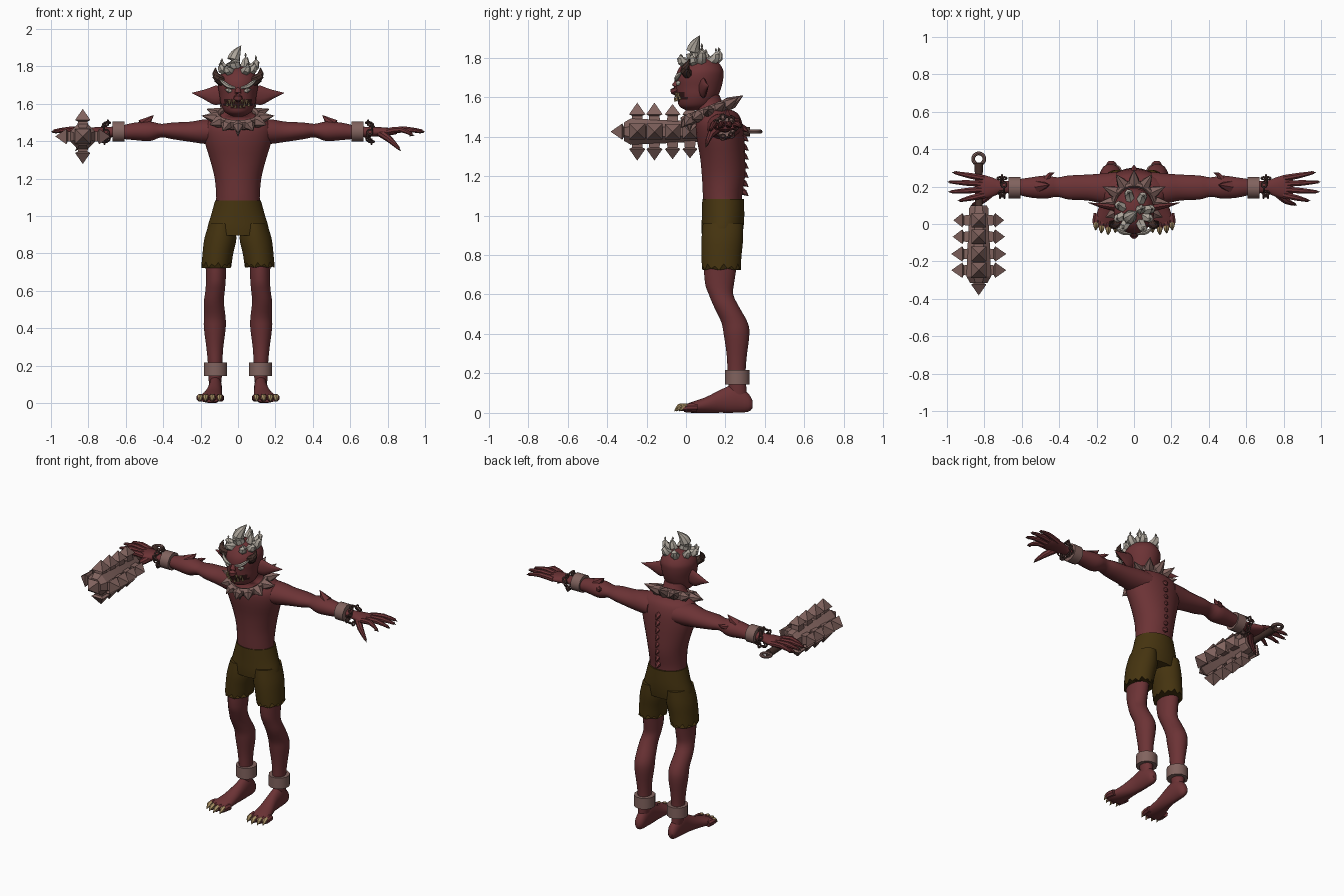
import bpy, bmesh, math
from mathutils import Vector, Matrix

if "Cube" in bpy.data.objects:
    bpy.data.objects.remove(bpy.data.objects["Cube"])

COLORS = {
    "skin": (0.15, 0.033, 0.036), "shorts_cloth": (0.06, 0.034, 0.005),
    "worn_metal": (0.22, 0.125, 0.112), "pale_hair": (0.42, 0.38, 0.33),
    "dark_horn": (0.06, 0.03, 0.024), "claw": (0.40, 0.28, 0.13),
    "chain": (0.085, 0.043, 0.038), "mouth_dark": (0.03, 0.008, 0.008),
}
MATS = {}
for key, col in COLORS.items():
    MATS[key] = bpy.data.materials.new(key)
    MATS[key].diffuse_color = (*col, 1)


def catmull(rows, k):
    """Smoothly resample rows of numbers."""
    out = []
    for i in range(len(rows) - 1):
        a, b, c, d = (rows[max(i - 1, 0)], rows[i], rows[i + 1], rows[min(i + 2, len(rows) - 1)])
        for s in range(k):
            t = s / k
            out.append([0.5 * (2 * q + (r - p) * t + (2 * p - 5 * q + 4 * r - u) * t * t
                        + (3 * q - p - 3 * r + u) * t ** 3) for p, q, r, u in zip(a, b, c, d)])
    return out + [list(rows[-1])]


def skin(bm, rings, closed=False):
    vs = [[bm.verts.new(p) for p in ring] for ring in rings]
    n = len(vs[0])
    for a, b in zip(vs, vs[1:] + ([vs[0]] if closed else [])):
        for i in range(n):
            bm.faces.new((a[i], a[(i + 1) % n], b[(i + 1) % n], b[i]))
    if not closed:
        bm.faces.new(vs[0])
        bm.faces.new(vs[-1])


def loft(bm, axis, rows, n=20, k=3):
    """Elliptical sections along an axis; rows are (position, a0, a1, b0, b1)."""
    rings = []
    for t, a0, a1, b0, b1 in catmull(rows, k):
        ring = []
        for i in range(n):
            w = 2 * math.pi * (i + 0.5) / n
            p = [(a0 + a1) / 2 + (a1 - a0) / 2 * math.cos(w), (b0 + b1) / 2 + (b1 - b0) / 2 * math.sin(w)]
            p.insert(axis, t)
            ring.append(p)
        rings.append(ring)
    skin(bm, rings)


def limb(bm, pts, radii, n=8, k=1):
    """Sweep along points; each radius is a number or (sideways, upward)."""
    rows = catmull([(*p, *(r if isinstance(r, tuple) else (r, r))) for p, r in zip(pts, radii)], k)
    ps = [Vector(r[:3]) for r in rows]
    rings = []
    for i, (p, r) in enumerate(zip(ps, rows)):
        q = (ps[min(i + 1, len(ps) - 1)] - ps[max(i - 1, 0)]).to_track_quat('Z', 'Y')
        angles = [2 * math.pi * (j + 0.5) / n for j in range(n)]
        rings.append([p + q @ Vector((max(r[3], 0) * math.cos(w), max(r[4], 0) * math.sin(w), 0)) for w in angles])
    skin(bm, rings)


def torus(bm, mat, R, r, n=16, m=8, tall=1):
    skin(bm, [[mat @ Vector(((R + r * math.cos(b)) * math.cos(a), (R + r * math.cos(b)) * math.sin(a),
               tall * r * math.sin(b))) for b in (2 * math.pi * j / m for j in range(m))]
              for a in (2 * math.pi * i / n for i in range(n))], True)


def make(name, bm, mat, mirror=False, angle=40):
    bmesh.ops.remove_doubles(bm, verts=bm.verts, dist=1e-5)
    bmesh.ops.recalc_face_normals(bm, faces=bm.faces)
    me = bpy.data.meshes.new(name)
    bm.to_mesh(me)
    bm.free()
    me.materials.append(MATS[mat])
    me.shade_smooth()
    me.set_sharp_from_angle(angle=math.radians(angle))
    ob = bpy.data.objects.new(name, me)
    bpy.context.collection.objects.link(ob)
    if mirror:
        ob.modifiers.new("mirror", 'MIRROR').use_axis = (True, False, False)
    return ob


def simple(name, mat, fn, mirror=False, angle=40):
    bm = bmesh.new()
    fn(bm)
    return make(name, bm, mat, mirror, angle)


# torso and neck
simple("torso", "skin", lambda b: loft(b, 2, [
    (1.04, -.12, .12, .09, .285), (1.1, -.117, .117, .085, .285), (1.2, -.125, .125, .08, .30),
    (1.3, -.15, .15, .07, .30), (1.4, -.18, .18, .052, .295), (1.47, -.185, .185, .05, .285),
    (1.52, -.15, .15, .07, .26), (1.55, -.08, .08, .05, .20), (1.61, -.07, .07, .04, .17)], 28))

# head, with the open mouth coloured by position
head = simple("head", "skin", lambda b: loft(b, 2, [
    (1.533, -.03, .03, .0, .07), (1.555, -.07, .07, -.035, .13), (1.60, -.092, .092, -.045, .16),
    (1.65, -.10, .10, -.05, .18), (1.70, -.108, .108, -.052, .19), (1.74, -.104, .104, -.04, .188),
    (1.78, -.075, .075, -.005, .16), (1.80, -.03, .03, .04, .12)], 32, 4))
head.data.materials.append(MATS["mouth_dark"])
for f in head.data.polygons:
    c = f.center
    if c.y < 0.01 and abs(c.x) < 0.075 and 1.573 + 0.25 * abs(c.x) < c.z < 1.612 + 0.15 * abs(c.x):
        f.material_index = 1

simple("nose", "skin", lambda b: limb(
    b, [(0, -.035, 1.69), (0, -.055, 1.655), (0, -.055, 1.63), (0, -.04, 1.62)], [.012, .018, .024, .01], 10, 2))
simple("ear", "skin", lambda b: limb(
    b, [(.08, .08, 1.65), (.12, .09, 1.645), (.18, .10, 1.65), (.25, .115, 1.658)],
    [(.02, .04), (.018, .052), (.012, .026), 0], 10, 3), True)
simple("horn", "dark_horn", lambda b: limb(
    b, [(.075, .015, 1.715), (.108, -.005, 1.735), (.122, .005, 1.765), (.118, .02, 1.795)],
    [.026, .025, .015, 0], 8, 2), True)
simple("eye", "pale_hair", lambda b: limb(
    b, [(.03, -.045, 1.667), (.048, -.04, 1.67), (.07, -.03, 1.677)], [0, .013, 0], 8, 2), True)
simple("brow", "pale_hair", lambda b: limb(
    b, [(.015, -.053, 1.685), (.05, -.05, 1.692), (.08, -.036, 1.715), (.10, -.015, 1.73)],
    [.005, .011, .010, 0], 6, 2), True)


def teeth(b):
    for x, z, h in [(.014, 1.578, .025), (.034, 1.583, .045), (.058, 1.588, .03)]:
        y = .055 - .108 * math.sqrt(1 - (x / .094) ** 2)
        limb(b, [(x, y, z), (x, y - .008, z + h)], [.008, 0], 6)
    for x, h in [(.022, .028), (.046, .035)]:
        y = .055 - .106 * math.sqrt(1 - (x / .094) ** 2)
        limb(b, [(x, y, 1.622), (x, y - .006, 1.622 - h)], [.008, 0], 6)


simple("tooth", "claw", teeth, True)


# hair tufts: one tall crest ringed by shorter leaves
def hair(b):
    limb(b, [(-.005, .05, 1.77), (-.025, .035, 1.82), (-.012, .045, 1.865), (.018, .07, 1.913)],
         [.03, .036, .028, 0], 8, 3)
    for x, y, z in [(-.09, .03, 1.825), (.085, .03, 1.825), (-.06, -.02, 1.815), (.05, -.025, 1.82),
                    (.095, .08, 1.86), (-.085, .10, 1.845), (.05, .15, 1.85), (-.03, .165, 1.855), (.04, .08, 1.875)]:
        base = Vector((x * .45, .065 + (y - .065) * .4, 1.765))
        tip = Vector((x, y, z))
        mid = base.lerp(tip, .5) + Vector((x * .25, (y - .065) * .3, -.008))
        limb(b, [base, mid, tip], [.025, .024, 0], 6, 3)


simple("hair", "pale_hair", hair)

# spiked collar, higher at the nape
tilt = Matrix.Translation((0, .115, 1.525)) @ Matrix.Rotation(math.radians(22), 4, 'X')
simple("collar", "worn_metal", lambda b: torus(b, tilt, .108, .017, 28, 8, 1.7))


def collar_spikes(b):
    for i in range(12):
        a = 2 * math.pi * i / 12 - math.pi / 2
        d = Vector((math.cos(a), math.sin(a), 0))
        front = max(0, -d.y)
        tip = d * (.195 - .035 * front) + Vector((0, 0, .012 - .035 * front))
        limb(b, [tilt @ (d * .108), tilt @ (d * .13), tilt @ tip], [.032, .03, 0], 6)
    limb(b, [(0, .02, 1.48), (0, .015, 1.465), (0, .02, 1.425)], [.015, .022, 0], 6)


simple("collar_spike", "worn_metal", collar_spikes)


# spine ridge
def spine(b):
    for i in range(8):
        z = 1.11 + .046 * i
        limb(b, [(0, .275, z + .016), (0, .297, z + .006), (0, .318, z - .012)], [.02, .015, 0], 6)


simple("spine_ridge", "skin", spine)

# arms and hands
simple("arm", "skin", lambda b: loft(b, 0, [
    (.09, .09, .28, 1.38, 1.52), (.18, .11, .27, 1.385, 1.517), (.25, .125, .265, 1.395, 1.505),
    (.35, .13, .26, 1.41, 1.50), (.41, .145, .25, 1.42, 1.493), (.47, .135, .26, 1.40, 1.505),
    (.55, .14, .25, 1.405, 1.50), (.62, .155, .24, 1.412, 1.485), (.70, .165, .23, 1.425, 1.475),
    (.76, .145, .25, 1.425, 1.475), (.82, .135, .265, 1.432, 1.47), (.85, .15, .25, 1.438, 1.464)]), True)
TIPS = [(.96, .275, 1.452), (.985, .225, 1.455), (.98, .172, 1.45), (.93, .125, 1.435)]


def fingers(b):
    for i, (x, y, z) in enumerate(TIPS):
        limb(b, [(.80, .245 - .03 * i, 1.452), ((x + .81) / 2, y * .5 + .122 - .015 * i, 1.463), (x, y, z)],
             [.018, .016, .008], 8, 2)
    limb(b, [(.76, .17, 1.445), (.81, .125, 1.41), (.86, .105, 1.36)], [.022, .018, .008], 8, 2)


def nails(b):
    for x, y, z in TIPS:
        limb(b, [(x - .012, y, z), (x + .015, y, z - .005)], [.010, 0], 6)
    limb(b, [(.853, .108, 1.367), (.872, .10, 1.345)], [.010, 0], 6)


simple("finger", "skin", fingers, True)
simple("fingernail", "dark_horn", nails, True)


def elbow_spikes(b):
    limb(b, [(.51, .2, 1.485), (.48, .205, 1.51), (.45, .21, 1.54)], [.035, .02, 0], 6)
    limb(b, [(.47, .235, 1.47), (.45, .265, 1.48), (.425, .275, 1.49)], [.022, .012, 0], 6)


simple("elbow_spike", "skin", elbow_spikes, True)
simple("wrist_cuff", "worn_metal", lambda b: loft(b, 0, [
    (.607, .135, .252, 1.395, 1.508), (.67, .135, .252, 1.395, 1.508)], 12, 1), True, 35)


# wrist chain of alternating links
def wrist_chain(b):
    for i in range(14):
        a = 2 * math.pi * i / 14
        m = (Matrix.Translation((.705 + .012 * math.sin(3 * a), .198, 1.448)) @ Matrix.Rotation(a, 4, 'X')
             @ Matrix.Translation((0, .052, 0)) @ Matrix.Rotation(math.pi / 2 * (i % 2), 4, 'Z')
             @ Matrix.Rotation(math.pi / 2, 4, 'Y'))
        torus(b, m, .013, .0055, 10, 5)


simple("wrist_chain", "chain", wrist_chain, True)

# shorts with a ragged hem
simple("shorts_hips", "shorts_cloth", lambda b: loft(b, 2, [
    (.895, -.165, .165, .08, .285), (.94, -.164, .164, .078, .292), (1.0, -.146, .146, .08, .296),
    (1.083, -.123, .123, .082, .294)], 28), angle=60)


def shorts_leg(b):
    loft(b, 2, [(.735, .035, .195, .08, .278), (.80, .025, .19, .078, .282),
                (.88, .008, .18, .078, .29), (.96, .02, .155, .085, .29)], 28)
    for i, v in enumerate(v for v in b.verts if v.co.z < .7355):
        v.co.z += (.02, -.004, .008, -.012)[i % 4]


simple("shorts_leg", "shorts_cloth", shorts_leg, True, 60)

# legs, ankle cuffs, feet
simple("leg", "skin", lambda b: loft(b, 2, [
    (.06, .095, .15, .22, .31), (.15, .085, .16, .215, .305), (.22, .083, .162, .21, .303),
    (.30, .078, .17, .205, .31), (.40, .065, .183, .19, .322), (.46, .066, .183, .178, .312),
    (.54, .075, .183, .14, .268), (.60, .07, .175, .115, .24), (.66, .065, .172, .095, .245),
    (.78, .06, .175, .088, .265)]), True)
simple("ankle_cuff", "worn_metal", lambda b: loft(b, 2, [
    (.145, .056, .184, .195, .325), (.217, .056, .184, .195, .325)], 12, 1), True, 35)
simple("foot", "skin", lambda b: loft(b, 1, [
    (.338, .11, .135, .025, .06), (.315, .09, .15, .005, .10), (.25, .085, .158, 0, .145),
    (.18, .085, .163, 0, .12), (.1, .085, .185, 0, .08), (.03, .083, .208, 0, .056),
    (-.01, .09, .21, .004, .04)]), True)
TOES = [(.098, -.02), (.137, -.03), (.173, -.022), (.203, -.005)]


def toes(b):
    for x, y in TOES:
        limb(b, [(x - .006, y + .06, .026), (x, y + .02, .028), (x, y - .008, .02)], [.02, .021, .012], 8, 2)


def toe_claws(b):
    for x, y in TOES:
        limb(b, [(x, y + .018, .036), (x, y - .005, .03), (x + .003, y - .03, .008)], [.012, .015, 0], 6, 2)


simple("toe", "skin", toes, True)
simple("toe_claw", "claw", toe_claws, True)

# spiked club held in one hand
CX, CZ = -.83, 1.425
simple("club_head", "worn_metal", lambda b: limb(
    b, [(CX, y, CZ) for y in (.10, .085, -.28, -.315)], [.045, .055, .072, .05], 8), angle=30)
simple("club_handle", "dark_horn", lambda b: limb(
    b, [(CX, y, CZ) for y in (.08, .20, .325)], [.022, .02, .024], 10))
simple("club_ring", "worn_metal", lambda b: torus(b, Matrix.Translation((CX, .348, CZ)), .03, .010))


def club_spikes(b):
    def stud(origin, d, s):
        limb(b, [origin + d * t for t in (.04, .08, .088, .147 * s)],
             [.030 * 1.414, .026 * 1.414, .041 * 1.414 * s, 0], 4)
    for y, s in [(.02, .92), (-.068, .95), (-.16, 1), (-.247, 1)]:
        for d in [(1, 0, 0), (-1, 0, 0), (0, 0, 1), (0, 0, -1)]:
            stud(Vector((CX, y, CZ)), Vector(d), s)
    stud(Vector((CX, -.235, CZ)), Vector((0, -1, 0)), 1)


simple("club_spike", "worn_metal", club_spikes, angle=20)

for m in bpy.data.materials:
    if m.users and not m.is_grease_pencil:
        m.use_nodes = True
        m.node_tree.nodes["Principled BSDF"].inputs["Base Color"].default_value = m.diffuse_color
